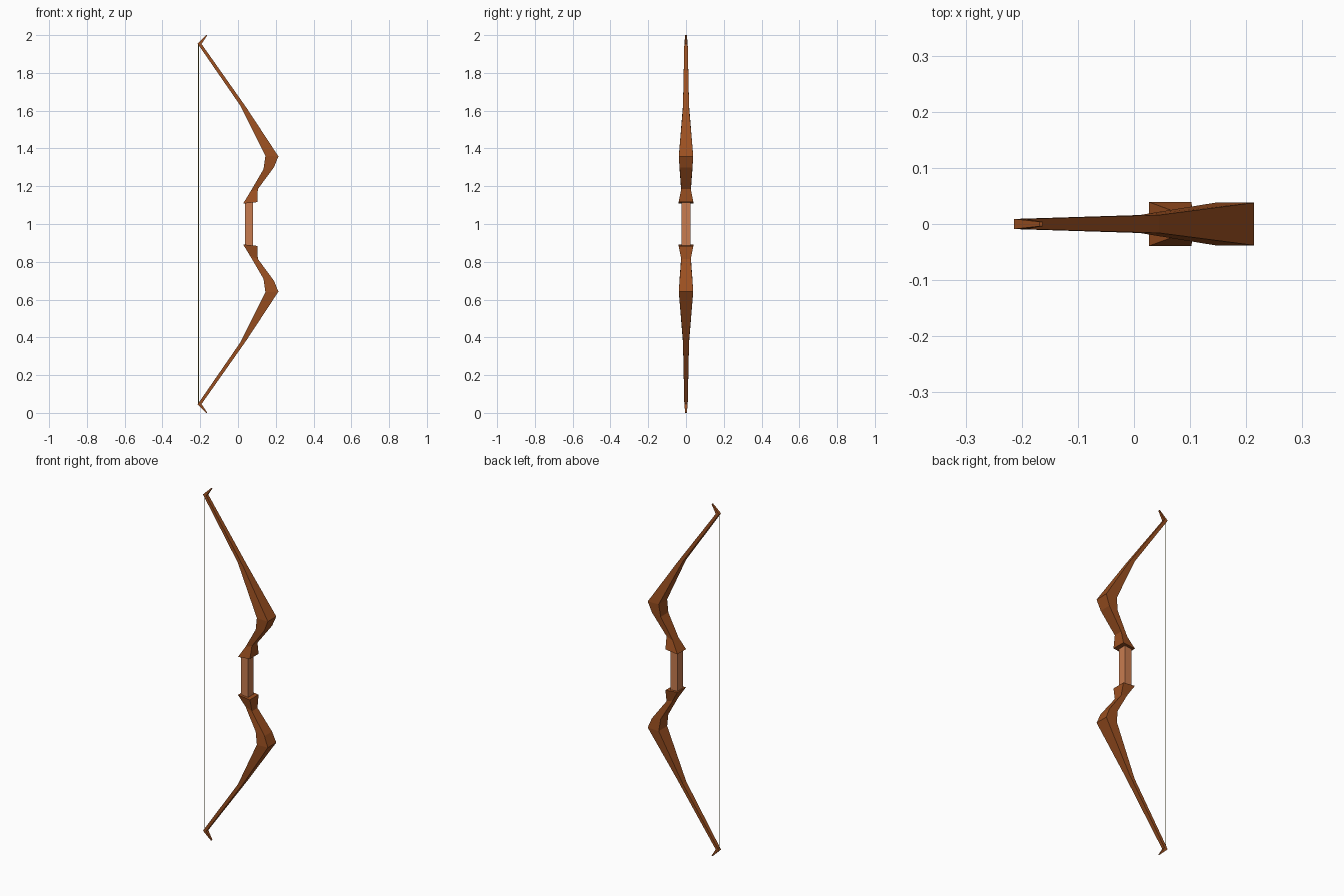
import bpy, bmesh

if "Cube" in bpy.data.objects:
    bpy.data.objects.remove(bpy.data.objects["Cube"])


def material(name, rgb):
    m = bpy.data.materials.new(name)
    m.diffuse_color = (*rgb, 1)
    m.use_nodes = True
    m.node_tree.nodes["Principled BSDF"].inputs["Base Color"].default_value = m.diffuse_color
    return m


wood = material("dark_wood", (0.33, 0.08, 0.015))
leather = material("tan_grip", (0.58, 0.20, 0.08))
cord = material("cord", (0.22, 0.19, 0.05))


def finish(bm, name, mat):
    bmesh.ops.recalc_face_normals(bm, faces=bm.faces)
    me = bpy.data.meshes.new(name)
    bm.to_mesh(me)
    bm.free()
    me.materials.append(mat)
    ob = bpy.data.objects.new(name, me)
    ob.location.z = 1.0
    bpy.context.collection.objects.link(ob)
    return ob


def loft(sections):
    """Join four-sided sections given as inner x, z, outer x, z, half depth."""
    bm = bmesh.new()
    rings = []
    for xi, zi, xo, zo, d in sections:
        rings.append([bm.verts.new(p) for p in (
            (xi, -d, zi - 1), (xo, -d, zo - 1), (xo, d, zo - 1), (xi, d, zi - 1))])
    for a, b in zip(rings, rings[1:]):
        for i in range(4):
            j = (i + 1) % 4
            bm.faces.new((a[i], a[j], b[j], b[i]))
    bm.faces.new(rings[0])
    bm.faces.new(rings[-1])
    return bm


# Limbs: upper one lofted from grip to nock, lower one mirrored
limbs = finish(loft([
    (0.027, 1.108, 0.102, 1.116, 0.039),
    (0.065, 1.170, 0.105, 1.185, 0.025),
    (0.135, 1.290, 0.190, 1.300, 0.034),
    (0.145, 1.360, 0.214, 1.358, 0.038),
    (0.010, 1.630, 0.045, 1.615, 0.016),
    (-0.214, 1.955, -0.193, 1.953, 0.009),
    (-0.168, 2.000, -0.163, 1.999, 0.004),
]), "limbs", wood)
mirror = limbs.modifiers.new("mirror", 'MIRROR')
mirror.use_axis = (False, False, True)
mirror.use_mirror_merge = False

# Grip: square bar between the limbs
finish(loft([
    (0.036, 0.880, 0.080, 0.880, 0.024),
    (0.036, 1.120, 0.080, 1.120, 0.024),
]), "grip", leather)

# String: thin cord between the limb tips
bm = bmesh.new()
bmesh.ops.create_cone(bm, cap_ends=True, segments=6,
                      radius1=0.002, radius2=0.002, depth=1.9)
bmesh.ops.translate(bm, verts=bm.verts, vec=(-0.209, 0, 0))
finish(bm, "bowstring", cord)
